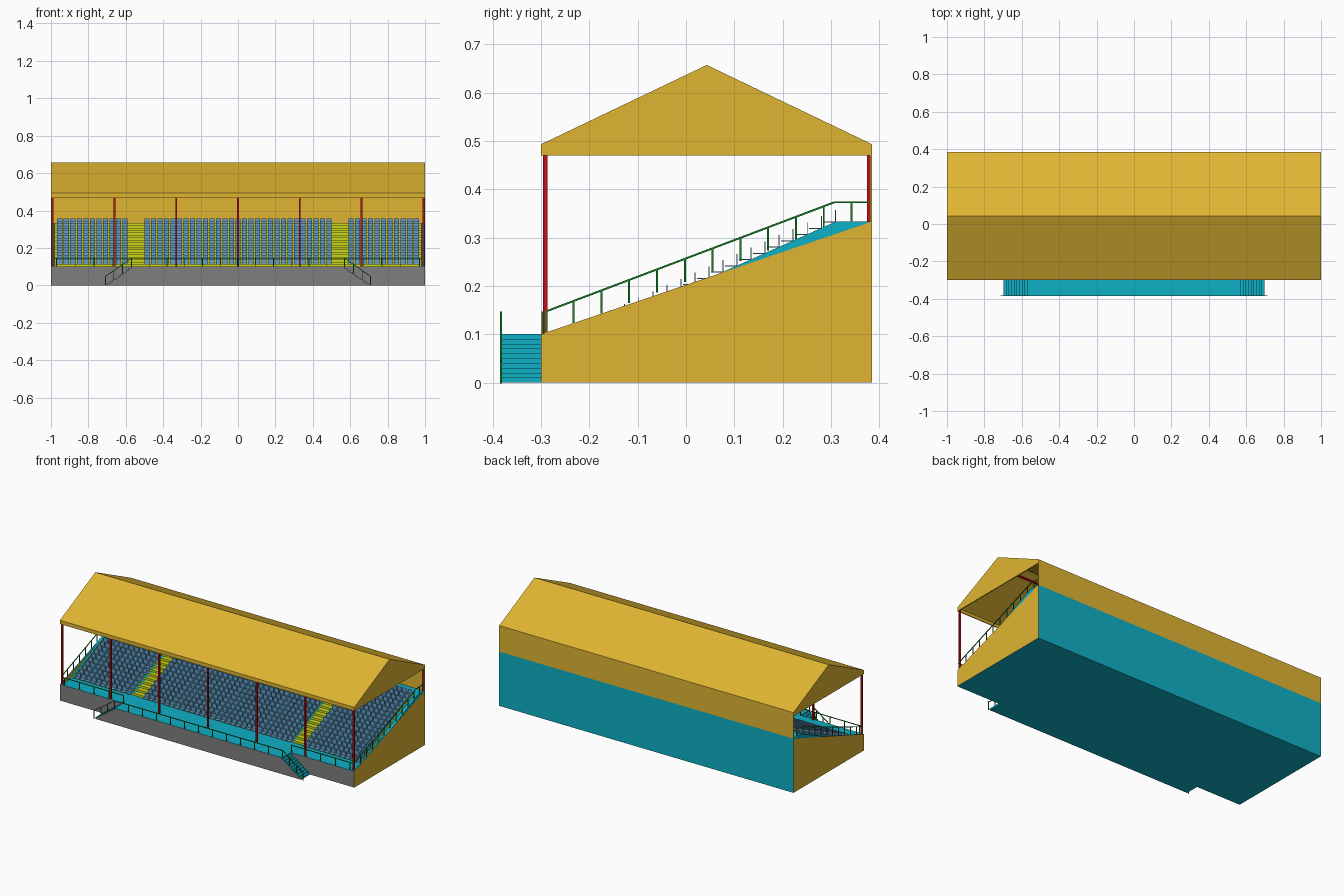
import bpy, bmesh
from mathutils import Vector, Matrix

cube = bpy.data.objects.get("Cube")
if cube:
    bpy.data.objects.remove(cube, do_unlink=True)


def material(name, rgb):
    lin = [((c / 255 + 0.055) / 1.055) ** 2.4 for c in rgb] + [1]
    m = bpy.data.materials.new(name)
    m.use_nodes = True
    m.diffuse_color = lin
    m.node_tree.nodes["Principled BSDF"].inputs["Base Color"].default_value = lin
    return m


GOLD = material("gold", (224, 181, 50))
TEAL = material("teal", (14, 177, 198))
GREY = material("grey", (128, 127, 128))
BLUE = material("seat blue", (103, 158, 205))
LIME = material("lime yellow", (203, 215, 25))
RED = material("dark red", (195, 14, 18))
GREEN = material("rail green", (18, 130, 35))


def finish(name, bm, mats, rule=None):
    """Turn a bmesh into an object, choosing each face's material by a rule."""
    bmesh.ops.recalc_face_normals(bm, faces=bm.faces)
    bm.normal_update()
    if rule:
        for f in bm.faces:
            f.material_index = mats.index(rule(f.normal, f.calc_center_median()))
    me = bpy.data.meshes.new(name)
    bm.to_mesh(me)
    bm.free()
    for m in mats:
        me.materials.append(m)
    ob = bpy.data.objects.new(name, me)
    bpy.context.collection.objects.link(ob)
    return ob


def prism(name, profile, lo, hi, mats, rule=None, axis="x"):
    """Extrude a (y, z) profile along x, or an (x, z) profile along y."""
    bm = bmesh.new()
    if axis == "x":
        verts = [bm.verts.new((lo, a, b)) for a, b in profile]
        step = Vector((hi - lo, 0, 0))
    else:
        verts = [bm.verts.new((a, lo, b)) for a, b in profile]
        step = Vector((0, hi - lo, 0))
    face = bm.faces.new(verts)
    out = bmesh.ops.extrude_face_region(bm, geom=[face], use_keep_orig=True)
    moved = [v for v in out["geom"] if isinstance(v, bmesh.types.BMVert)]
    bmesh.ops.translate(bm, verts=moved, vec=step)
    return finish(name, bm, mats, rule)


def add_box(bm, lo, hi):
    lo, hi = Vector(lo), Vector(hi)
    mat = Matrix.Translation((lo + hi) / 2) @ Matrix.Diagonal((*(hi - lo), 1))
    bmesh.ops.create_cube(bm, size=1, matrix=mat)


def add_bar(bm, a, b, r=0.002):
    """Thin four-sided bar between two points."""
    a, b = Vector(a), Vector(b)
    d = b - a
    mat = Matrix.Translation((a + b) / 2) @ d.to_track_quat("Z", "Y").to_matrix().to_4x4()
    mat = mat @ Matrix.Diagonal((2 * r, 2 * r, d.length, 1))
    bmesh.ops.create_cube(bm, size=1, matrix=mat)


# Main dimensions
FRONT, BACK, WALK, TOP = -0.3, 0.385, 0.1, 0.333
Y0, Y1, ROWS = -0.213, 0.31, 18
RUN, RISE = (Y1 - Y0) / ROWS, (TOP - WALK) / ROWS
INNER, AISLE_IN, AISLE_OUT = 0.992, 0.51, 0.575

# Terrace steps, split into seat blocks and aisles
steps = [(FRONT, 0), (FRONT, WALK)]
for i in range(1, ROWS + 1):
    y = Y0 + i * RUN
    steps += [(y, WALK + (i - 1) * RISE), (y, WALK + i * RISE)]
steps += [(BACK, TOP), (BACK, 0)]


def terrace_rule(aisle):
    def rule(n, c):
        if n.y < -0.5:
            return LIME if c.z > WALK else GREY
        if aisle and n.z > 0.5 and c.z > WALK + 0.001 and c.y < Y1:
            return LIME
        return TEAL
    return rule


cuts = [-INNER, -AISLE_OUT, -AISLE_IN, AISLE_IN, AISLE_OUT, INNER]
for i, (a, b) in enumerate(zip(cuts, cuts[1:])):
    aisle = i % 2 == 1
    prism("aisle_steps" if aisle else "seating_terrace", steps, a, b,
          [TEAL, GREY, LIME], terrace_rule(aisle))

# Gold end walls and the teal kerb above them
wall = [(FRONT, 0), (FRONT, WALK), (BACK, TOP), (BACK, 0)]
kerb = [(Y0, WALK), (Y1, TOP), (BACK, TOP), (BACK, 0.3)]


def wall_rule(n, c):
    if abs(n.x) > 0.5:
        return GOLD
    return GREY if n.y < -0.5 else TEAL


for s in (-1, 1):
    prism("end_wall", wall, s * INNER, s, [GOLD, TEAL, GREY], wall_rule)
    prism("end_kerb", kerb, s * 0.982, s * 0.9995, [TEAL])

# Seats: one seat repeated across and up each block
PITCH, WIDTH = 0.0348, 0.028


def seat_block(name, x0, x1):
    bm = bmesh.new()
    z = WALK + RISE
    add_box(bm, (0, Y0 + 0.003, z - 0.002), (WIDTH, Y0 + RUN, z))
    add_box(bm, (0, Y0 + RUN - 0.002, z), (WIDTH, Y0 + RUN, z + 0.024))
    ob = finish(name, bm, [BLUE])
    count = int((x1 - x0 - WIDTH) / PITCH + 0.001) + 1
    ob.location.x = (x0 + x1 - (count - 1) * PITCH - WIDTH) / 2
    for n, offset in ((count, (PITCH, 0, 0)), (ROWS, (0, RUN, RISE))):
        arr = ob.modifiers.new("repeat", "ARRAY")
        arr.use_relative_offset = False
        arr.use_constant_offset = True
        arr.constant_offset_displace = offset
        arr.count = n


seat_block("seats_right", -0.982, -AISLE_OUT)
seat_block("seats_middle", -AISLE_IN, AISLE_IN)
seat_block("seats_left", AISLE_OUT, 0.982)

# Front platform with a stair at each end
P_FRONT, P_HALF, TREAD, N = -0.385, 0.57, 0.0143, 10
half = [(P_HALF, WALK)]
for i in range(1, N + 1):
    x, z = P_HALF + i * TREAD, WALK * (1 - i / N)
    half += [(x - TREAD, z), (x, z)] if i < N else [(x - TREAD, 0)]
outline = half[1:] if half[0] == half[1] else half
outline = outline + [(-x, z) for x, z in reversed(outline)]
prism("platform_and_stairs", outline, P_FRONT, FRONT, [TEAL, GREY],
      lambda n, c: GREY if n.y < -0.5 else TEAL, axis="y")

# Roof shell with gables, rear wall and ridge beam
EAVE, FASCIA, RIDGE, RIDGE_Y, T = 0.47, 0.493, 0.657, 0.043, 0.006
roof = [(FRONT, EAVE), (FRONT, FASCIA), (RIDGE_Y, RIDGE), (BACK, FASCIA), (BACK, EAVE)]
inside = [(BACK - T, EAVE), (BACK - T, FASCIA - T), (RIDGE_Y, RIDGE - T),
          (FRONT + T, FASCIA - T), (FRONT + T, EAVE)]
prism("roof_shell", roof + inside, -1, 1, [GOLD])
for s in (-1, 1):
    prism("roof_gable", roof, s * 0.994, s, [GOLD])
bm = bmesh.new()
add_box(bm, (-1, BACK - 0.004, TOP), (1, BACK, EAVE))
finish("rear_wall", bm, [GOLD])
bm = bmesh.new()
add_box(bm, (-0.99, RIDGE_Y - 0.005, 0.59), (0.99, RIDGE_Y + 0.005, 0.6))
finish("ridge_beam", bm, [RED])

# Roof posts along the front and the back
bm = bmesh.new()
for i in range(-3, 4):
    x = i * 0.3303
    add_box(bm, (x - 0.005, FRONT + 0.004, WALK), (x + 0.005, FRONT + 0.013, EAVE + 0.02))
    add_box(bm, (x - 0.004, BACK - 0.01, TOP), (x + 0.004, BACK - 0.004, EAVE + 0.02))
finish("roof_posts", bm, [RED])

# Sloping handrails at both ends
RAIL = 0.045
bm = bmesh.new()
for x in (-0.995, 0.995):
    path = [(x, -0.29, 0.147), (x, 0.307, 0.373), (x, 0.38, 0.373)]
    for a, b in zip(path, path[1:]):
        add_bar(bm, a, b)
    for i in range(12):
        y = -0.29 + i * 0.0575
        top = min(0.147 + (y + 0.29) * 0.3786, 0.373)
        add_bar(bm, (x, y, top - 0.048), (x, y, top))
finish("end_handrails", bm, [GREEN])

# Handrails along the platform, down the stairs and along the walkway
bm = bmesh.new()
yp, yw, zt = P_FRONT + 0.002, FRONT + 0.003, WALK + RAIL
add_bar(bm, (-P_HALF, yp, zt), (P_HALF, yp, zt))
for i in range(13):
    x = P_HALF * (i / 6 - 1)
    add_bar(bm, (x, yp, WALK), (x, yp, zt))
for s in (-1, 1):
    end = P_HALF + N * TREAD
    add_bar(bm, (s * P_HALF, yp, zt), (s * end, yp, RAIL))
    for t in (0.33, 0.66, 0.97):
        x, z = P_HALF + (end - P_HALF) * t, WALK * (1 - t)
        add_bar(bm, (s * x, yp, z - 0.005), (s * x, yp, z + RAIL))
    add_bar(bm, (s * P_HALF, yw, zt), (s * 0.995, yw, zt))
    for i in range(5):
        x = s * (P_HALF + i * 0.1)
        add_bar(bm, (x, yw, WALK), (x, yw, zt))
finish("front_handrails", bm, [GREEN])
